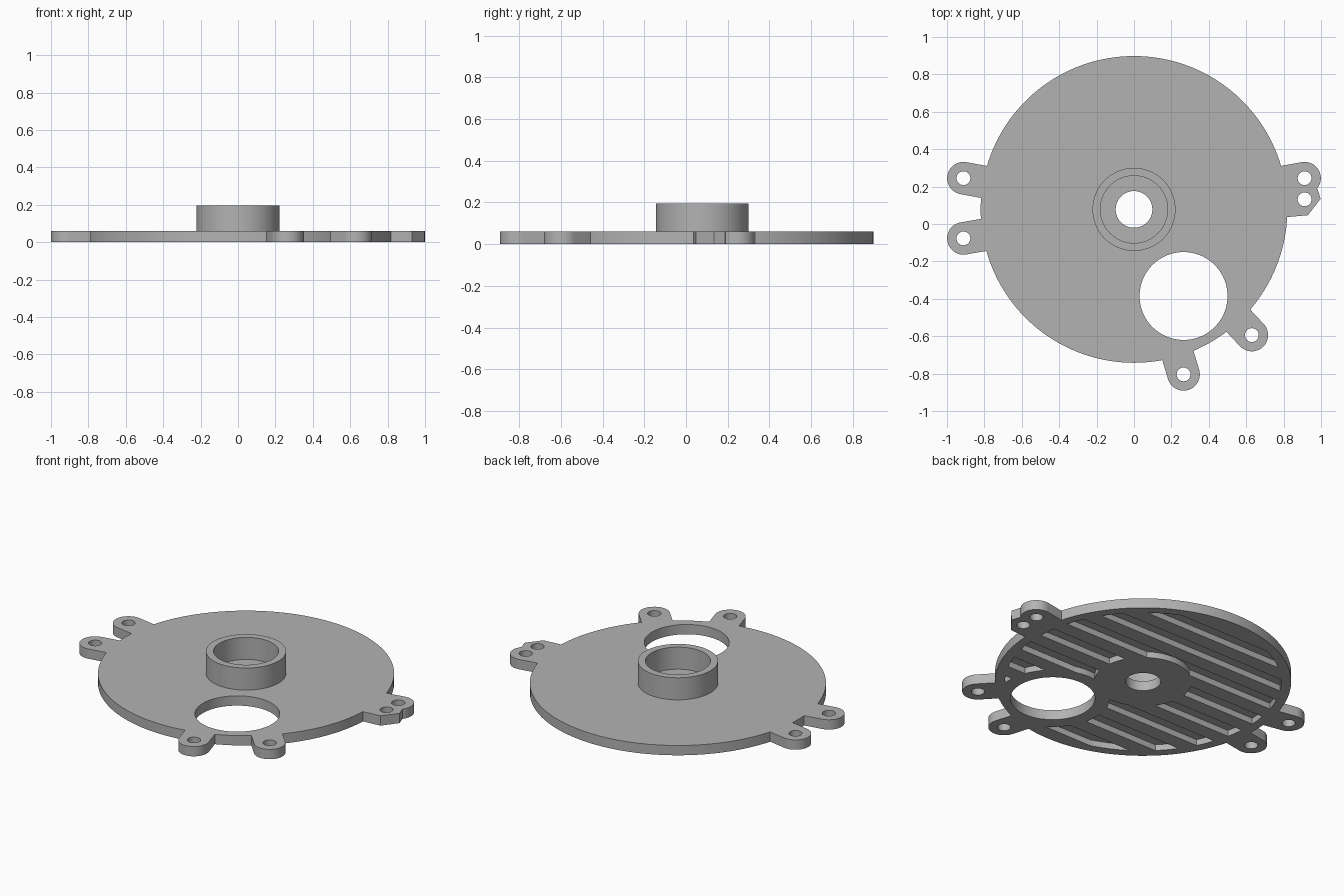
import bpy
import bmesh
from math import atan2, cos, sin, pi
from mathutils import Vector

if "Cube" in bpy.data.objects:
    bpy.data.objects.remove(bpy.data.objects["Cube"], do_unlink=True)

CENTRE = Vector((0, 0.078))
PORT = Vector((0.265, -0.385))
THICK = 0.06
POCKET = 0.037

grey = bpy.data.materials.new("plain grey")
grey.use_nodes = True
grey.diffuse_color = (0.45, 0.45, 0.45, 1)
grey.node_tree.nodes["Principled BSDF"].inputs["Base Color"].default_value = (0.45, 0.45, 0.45, 1)


def prism(name, outline, z0, z1):
    """Extrude a closed outline from z0 to z1."""
    bm = bmesh.new()
    face = bm.faces.new([bm.verts.new((p[0], p[1], z0)) for p in outline])
    top = bmesh.ops.extrude_face_region(bm, geom=[face])["geom"]
    bmesh.ops.translate(bm, vec=(0, 0, z1 - z0),
                        verts=[g for g in top if isinstance(g, bmesh.types.BMVert)])
    bmesh.ops.recalc_face_normals(bm, faces=bm.faces)
    mesh = bpy.data.meshes.new(name)
    bm.to_mesh(mesh)
    bm.free()
    mesh.materials.append(grey)
    obj = bpy.data.objects.new(name, mesh)
    bpy.context.collection.objects.link(obj)
    return obj


def arc(c, r, start, sweep, n):
    return [(c[0] + r * cos(start + sweep * i / n), c[1] + r * sin(start + sweep * i / n))
            for i in range(n + 1)]


def disc(name, c, r, z0, z1, n=96):
    return prism(name, arc(c, r, 0, 2 * pi, n)[:-1], z0, z1)


def combine(target, tool, operation):
    """Apply a boolean and discard the tool."""
    mod = target.modifiers.new("cut", "BOOLEAN")
    mod.operation, mod.object, mod.solver = operation, tool, "EXACT"
    bpy.context.view_layer.objects.active = target
    bpy.ops.object.modifier_apply(modifier=mod.name)
    bpy.data.objects.remove(tool, do_unlink=True)


# Round base plate
plate = disc("base_plate", CENTRE, 0.82, 0, THICK, 160)

# Radial mounting ears with rounded ends
ears = [(-0.912, 0.245), (-0.912, -0.077), (0.912, 0.245), (0.63, -0.594), (0.265, -0.804)]
for ear in ears:
    out = Vector(ear) - CENTRE
    ang = atan2(out.y, out.x)
    root = CENTRE + out.normalized() * 0.72
    side = Vector((-sin(ang), cos(ang))) * 0.087
    outline = arc(ear, 0.087, ang - pi / 2, pi, 24) + [root + side, root - side]
    combine(plate, prism("ear", outline, 0, THICK), "UNION")

# Small angular lug under the left ear
lug = [(0.75, 0.03), (0.82, 0.037), (0.93, 0.047), (0.998, 0.135), (0.98, 0.188), (0.9, 0.24), (0.75, 0.22)]
combine(plate, prism("lug", lug, 0, THICK), "UNION")

# Underside pockets between parallel ribs, leaving solid pads round the openings
pockets = disc("pockets", CENTRE, 0.765, -0.05, POCKET, 128)
y = -0.775
while y < 0.8:
    rib = [(-1, y - 0.045), (1, y - 0.045), (1, y + 0.045), (-1, y + 0.045)]
    rib = [(px, py + CENTRE.y) for px, py in rib]
    combine(pockets, prism("rib", rib, -0.1, 0.1), "DIFFERENCE")
    y += 0.19
for c, r in [(CENTRE, 0.27), (PORT, 0.315)]:
    combine(pockets, disc("pad", c, r, -0.1, 0.1), "DIFFERENCE")
combine(plate, pockets, "DIFFERENCE")

# Raised hub ring
hub = disc("hub", CENTRE, 0.222, THICK - 0.01, 0.195)
combine(hub, disc("bore", CENTRE, 0.18, THICK, 0.3), "DIFFERENCE")
combine(plate, hub, "UNION")

# Through holes
holes = [(CENTRE, 0.098), (PORT, 0.235)] + [(e, 0.037) for e in ears + [(0.912, 0.132)]]
for c, r in holes:
    combine(plate, disc("hole", c, r, -0.2, 0.4, 96 if r > 0.05 else 32), "DIFFERENCE")

bpy.ops.object.select_all(action="DESELECT")
plate.select_set(True)
bpy.context.view_layer.objects.active = plate
bpy.ops.object.shade_smooth_by_angle(angle=0.5)
